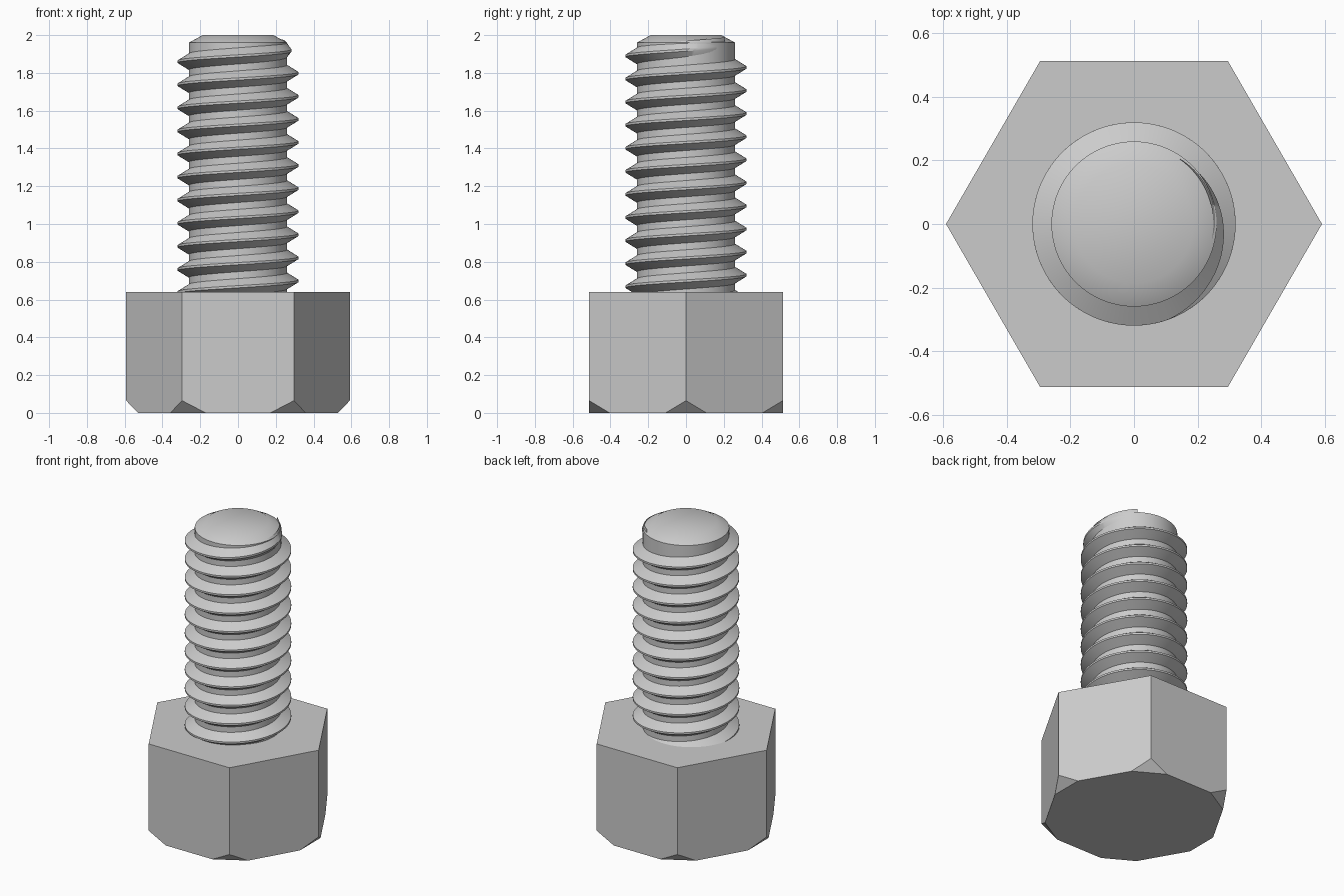
import bpy, bmesh
from math import cos, sin, radians, tau
from mathutils import Vector

cube = bpy.data.objects.get("Cube")
if cube:
    bpy.data.objects.remove(cube, do_unlink=True)

steel = bpy.data.materials.new("grey steel")
steel.use_nodes = True
steel.diffuse_color = (0.6, 0.6, 0.6, 1)
steel.node_tree.nodes["Principled BSDF"].inputs["Base Color"].default_value = (0.6, 0.6, 0.6, 1)


def polar(r, a, z):
    return Vector((r * cos(a), r * sin(a), z))


def finish(name, bm, smooth=False):
    bmesh.ops.recalc_face_normals(bm, faces=bm.faces)
    mesh = bpy.data.meshes.new(name)
    bm.to_mesh(mesh)
    bm.free()
    mesh.materials.append(steel)
    obj = bpy.data.objects.new(name, mesh)
    bpy.context.collection.objects.link(obj)
    if smooth:
        bpy.ops.object.select_all(action="DESELECT")
        obj.select_set(True)
        bpy.context.view_layer.objects.active = obj
        bpy.ops.object.shade_smooth_by_angle(angle=radians(30))
    return obj


def bridge(bm, rings):
    """Skin between closed loops of equal size and cap both ends."""
    n = len(rings[0])
    for a, b in zip(rings, rings[1:]):
        for i in range(n):
            j = (i + 1) % n
            bm.faces.new((a[i], a[j], b[j], b[i]))
    bm.faces.new(rings[0])
    bm.faces.new(rings[-1])


# Hexagonal head with each lower corner cut off by a flat triangle
HEAD_R, HEAD_H, CUT_H, CUT_L = 0.592, 0.64, 0.065, 0.125
bm = bmesh.new()
corner = [polar(HEAD_R, tau * i / 6, 0) for i in range(6)]
top = [bm.verts.new(c + Vector((0, 0, HEAD_H))) for c in corner]
mid = [bm.verts.new(c + Vector((0, 0, CUT_H))) for c in corner]
before = [bm.verts.new(c.lerp(corner[i - 1], CUT_L / HEAD_R)) for i, c in enumerate(corner)]
after = [bm.verts.new(c.lerp(corner[(i + 1) % 6], CUT_L / HEAD_R)) for i, c in enumerate(corner)]
for i in range(6):
    j = (i + 1) % 6
    bm.faces.new((top[i], mid[i], after[i], before[j], mid[j], top[j]))
    bm.faces.new((mid[i], before[i], after[i]))
bm.faces.new(top)
bm.faces.new([v for pair in zip(before, after) for v in pair])
finish("hex_head", bm)

# Plain shank core with a chamfered tip
SIDES = 96
CORE_R = 0.26
bm = bmesh.new()
profile = ((CORE_R, 0.6), (CORE_R, 1.96), (0.187, 2.0))
bridge(bm, [[bm.verts.new(polar(r, tau * i / SIDES, z)) for i in range(SIDES)]
            for r, z in profile])
finish("shank_core", bm, smooth=True)

# Right-handed thread ridge, running out near the tip
PITCH, CREST_R, ROOT_R = 0.1222, 0.32, 0.25
HALF_CREST, HALF_BASE = 0.006, 0.049
TURNS = 10.8
start, fade, end = radians(-90) - TURNS * tau, radians(-70), radians(55)
steps = int((end - start) / tau * SIDES)
bm = bmesh.new()
rings = []
for s in range(steps + 1):
    a = start + (end - start) * s / steps
    z = 1.89 + PITCH * (a - radians(-90)) / tau
    t = max(0, (a - fade) / (end - fade))
    r = CREST_R + (ROOT_R + 0.001 - CREST_R) * t
    section = ((ROOT_R, -HALF_BASE), (r, -HALF_CREST), (r, HALF_CREST), (ROOT_R, HALF_BASE))
    rings.append([bm.verts.new(polar(q, a, z + dz)) for q, dz in section])
bridge(bm, rings)
finish("thread", bm, smooth=True)
